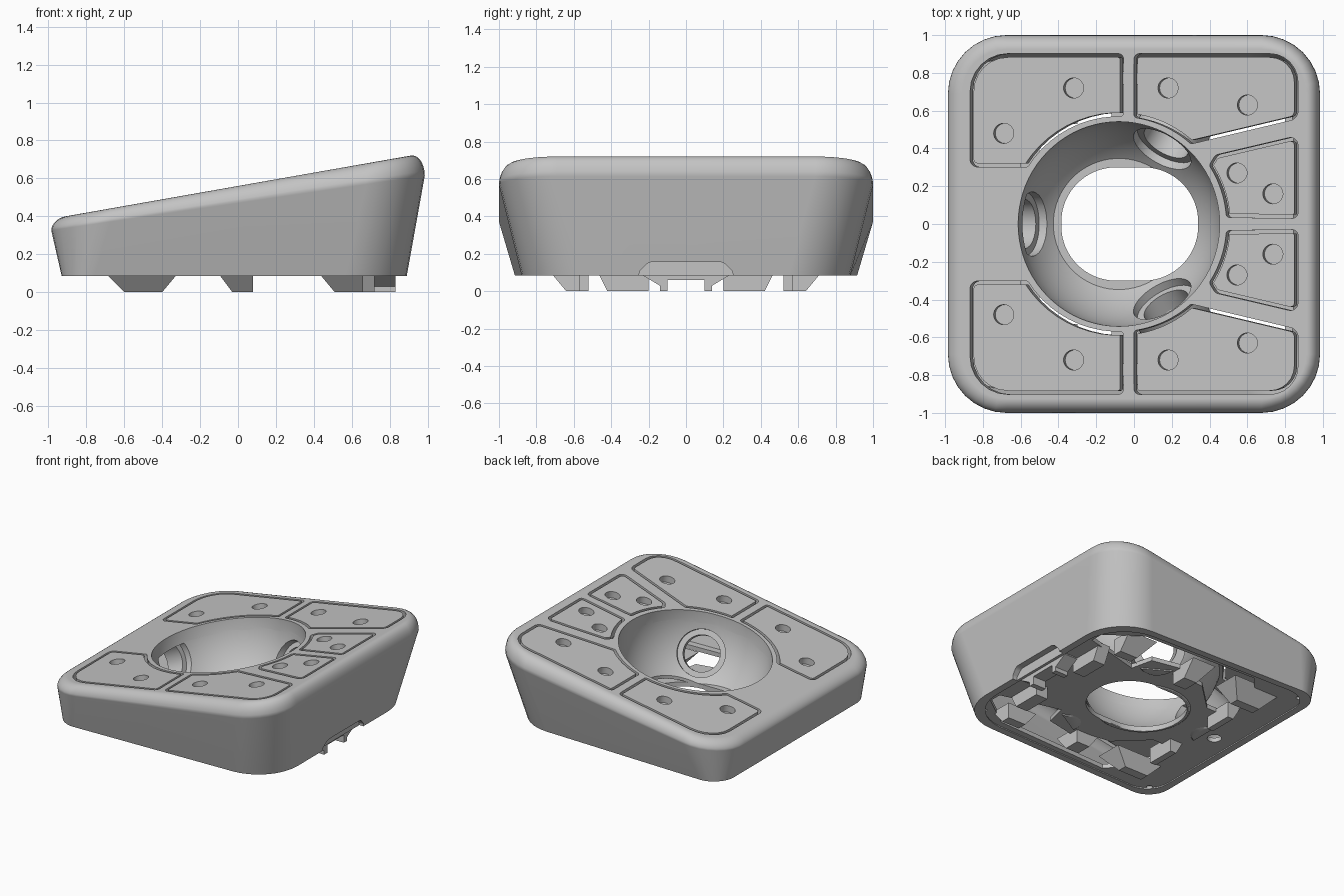
import bpy, bmesh, math
from mathutils import Vector, Matrix

if "Cube" in bpy.data.objects:
    bpy.data.objects.remove(bpy.data.objects["Cube"])

grey = bpy.data.materials.new("light grey plastic")
grey.use_nodes = True
COLOUR = (0.55, 0.55, 0.55, 1)
grey.diffuse_color = COLOUR
grey.node_tree.nodes["Principled BSDF"].inputs["Base Color"].default_value = COLOUR

BASE = 0.085                          # underside of the housing
SLOPE = 0.176                         # slope of the top face
CENTRE = Vector((-0.08, 0, 0.546))    # centre of the ball bowl
BALL = 0.542


def top(x, drop=0):
    """Height of the sloping top face."""
    return 0.56 + SLOPE * x - drop


def make(name, bm):
    bmesh.ops.recalc_face_normals(bm, faces=bm.faces)
    mesh = bpy.data.meshes.new(name)
    bm.to_mesh(mesh)
    bm.free()
    mesh.materials.append(grey)
    ob = bpy.data.objects.new(name, mesh)
    bpy.context.collection.objects.link(ob)
    return ob


def loft(name, rings):
    bm = bmesh.new()
    loops = [[bm.verts.new(p) for p in ring] for ring in rings]
    n = len(loops[0])
    for a, b in zip(loops, loops[1:]):
        for i in range(n):
            j = (i + 1) % n
            bm.faces.new((a[i], a[j], b[j], b[i]))
    bm.faces.new(loops[0][::-1])
    bm.faces.new(loops[-1])
    return make(name, bm)


def rounded(corners, n=8):
    """Outline with each (x, y, radius) corner filleted."""
    out = []
    for i, (x, y, r) in enumerate(corners):
        p = Vector((x, y))
        if r == 0:
            out.append(p)
            continue
        u = (Vector(corners[i - 1][:2]) - p).normalized()
        v = (Vector(corners[(i + 1) % len(corners)][:2]) - p).normalized()
        half = u.angle(v) / 2
        c = p + (u + v).normalized() * r / math.sin(half)
        s, e = p + u * r / math.tan(half) - c, p + v * r / math.tan(half) - c
        t = math.pi - 2 * half
        for k in range(n + 1):
            f = k / n
            out.append(c + (s * math.sin((1 - f) * t) + e * math.sin(f * t)) / math.sin(t))
    return out


def rect(x0, x1, y, r, n=8):
    return rounded([(x0, -y, r), (x1, -y, r), (x1, y, r), (x0, y, r)], n)


def base_outline(t):
    """Underside outline: narrower and rounder at the tall end."""
    return rounded([(t - 0.93, t - 0.92, 0.17), (0.89 - t, t - 0.87, 0.33),
                    (0.89 - t, 0.87 - t, 0.33), (t - 0.93, 0.92 - t, 0.17)])


def inset(pts, d):
    out = []
    for i, p in enumerate(pts):
        a = (p - pts[i - 1]).normalized()
        b = (pts[(i + 1) % len(pts)] - p).normalized()
        m = (Vector((-a.y, a.x)) + Vector((-b.y, b.x))).normalized()
        out.append(p + m * d / max(0.5, m.dot(Vector((-a.y, a.x)))))
    return out


def mirror(pts, side):
    return pts if side > 0 else [Vector((p.x, -p.y)) for p in reversed(pts)]


def prism(name, pts, low, high):
    return loft(name, [[(p.x, p.y, z) for p in pts] for z in (low, high)])


def sunk(name, pts, deep, high=0):
    """Extrude an outline square to the sloping top, from one depth to another."""
    return loft(name, [[(p.x + SLOPE * d, p.y, top(p.x, d)) for p in pts] for d in (deep, high)])


def cylinder(name, r, start, end):
    start, end = Vector(start), Vector(end)
    axis = end - start
    m = Matrix.Translation((start + end) / 2) @ axis.to_track_quat('Z', 'Y').to_matrix().to_4x4()
    bm = bmesh.new()
    bmesh.ops.create_cone(bm, cap_ends=True, segments=40, radius1=r, radius2=r,
                          depth=axis.length, matrix=m)
    return make(name, bm)


def ball(name, r):
    bm = bmesh.new()
    bmesh.ops.create_uvsphere(bm, u_segments=80, v_segments=40, radius=r,
                              matrix=Matrix.Translation(CENTRE))
    return make(name, bm)


def combine(ob, tool, op='DIFFERENCE'):
    mod = ob.modifiers.new("cut", 'BOOLEAN')
    mod.operation, mod.object, mod.solver = op, tool, 'EXACT'
    with bpy.context.temp_override(object=ob, active_object=ob):
        bpy.ops.object.modifier_apply(modifier=mod.name)
    bpy.data.objects.remove(tool)


def arc(a0, a1, r, n=10):
    """Pad edge that follows the bowl rim."""
    pts = []
    for k in range(n + 1):
        a = math.radians(a0 + (a1 - a0) * k / n)
        pts.append((CENTRE.x + r * math.cos(a), r * math.sin(a), 0 if 0 < k < n else 0.02))
    return pts


# Housing: tapered walls, rounded shoulder, sloping top
def housing_rings(t, drop, low):
    rings = [[(p.x, p.y, low) for p in base_outline(t)]]
    for k in range(8):
        a = k / 7 * math.pi / 2
        d = t + 0.075 * (1 - math.cos(a))
        ring = rect(-0.985 + d, 0.985 - d, 1 - d, 0.31 - d)
        rings.append([(p.x, p.y, top(p.x, drop + (0.09 + 0.03 * p.x) * (1 - math.sin(a))))
                      for p in ring])
    return rings


housing = loft("housing", housing_rings(0, 0, BASE))
combine(housing, loft("cavity", housing_rings(0.06, 0.09, BASE - 0.02)))
combine(housing, ball("bowl_cut", BALL))

# Cable notch in the tall wall
notch = rounded([(-0.25, 0.05, 0), (0.25, 0.05, 0), (0.25, 0.105, 0.03), (0.2, 0.157, 0.06),
                 (-0.2, 0.157, 0.06), (-0.25, 0.105, 0.03)])
combine(housing, loft("notch_cut", [[(x, p.x, p.y) for p in notch] for x in (0.855, 1.1)]))

# Button pads set into gaps, with round dimples
pads = {
    "front_pad": ([(-0.868, 0.302, 0.04)] + arc(148, 87.5, 0.57)
                  + [(-0.055, 0.902, 0.03), (-0.868, 0.902, 0.2)],
                  [(-0.69, 0.48), (-0.32, 0.72)]),
    "rear_pad": (arc(82, 48, 0.57) + [(0.868, 0.558, 0.05), (0.868, 0.902, 0.15), (0, 0.902, 0.03)],
                 [(0.18, 0.72), (0.6, 0.63)]),
    "small_pad": (arc(33, 3.5, 0.57) + [(0.868, 0.03, 0.03), (0.868, 0.468, 0.04), (0.43, 0.365, 0.04)],
                  [(0.545, 0.27), (0.735, 0.16)]),
}
for side, word in ((1, "left"), (-1, "right")):
    for name, (corners, dimples) in pads.items():
        outline = rounded(corners, 6)
        combine(housing, sunk("pad_cut", mirror(outline, side), 0.15, -0.1))
        pad = sunk(f"{word}_{name}", mirror(inset(outline, 0.019), side), 0.085)
        for x, y in dimples:
            hole = rect(x - 0.053, x + 0.053, 0.053, 0.0529)
            spot = [Vector((p.x, p.y + y * side)) for p in hole]
            combine(pad, sunk("dimple_cut", spot, 0.05, -0.1))

# Ball bowl with three bearing pockets and an open floor
bowl = ball("bowl", BALL + 0.017)
rays = []
for deg in (180, 60, -60):
    a, e = math.radians(deg), math.radians(27)
    rays.append(Vector((math.cos(a) * math.cos(e), math.sin(a) * math.cos(e), -math.sin(e))))
for d in rays:
    combine(bowl, cylinder("tube", 0.19, CENTRE + d * 0.4, CENTRE + d * 0.7), 'UNION')
clip = rect(-1.2, 1.2, 1.2, 0.1)
combine(bowl, loft("bowl_clip", [[(p.x, p.y, BASE + 0.005) for p in clip],
                                 [(p.x, p.y, top(p.x, 0.003)) for p in clip]]), 'INTERSECT')
combine(bowl, ball("bowl_cut", BALL))
for d in rays:
    combine(bowl, cylinder("pocket_cut", 0.17, CENTRE + d * 0.35, CENTRE + d * 0.56))
    combine(bowl, cylinder("bearing_cut", 0.13, CENTRE + d * 0.35, CENTRE + d * 0.8))
floor_hole = rect(-0.385, 0.34, 0.3, 0.29, 16)
combine(bowl, prism("floor_cut", floor_hole, -0.1, 0.3))

# Base plate with side openings and screw holes
plate = prism("base_plate", base_outline(0.045), BASE + 0.012, BASE + 0.045)
combine(plate, prism("floor_cut", floor_hole, -0.1, 0.3))
opening = [Vector(p) for p in ((-0.6, 0.29), (-0.42, 0.29), (-0.2, 0.5), (-0.03, 0.52), (0.05, 0.6),
                               (0.3, 0.55), (0.34, 0.38), (0.8, 0.5), (0.8, 0.6), (0.55, 0.78),
                               (-0.4, 0.82), (-0.6, 0.6))]
for side in (1, -1):
    combine(plate, prism("opening_cut", mirror(opening, side), 0, 0.3))
    for x, y in ((-0.82, 0.81), (0.75, 0.73)):
        combine(plate, cylinder("screw_cut", 0.02, (x, y * side, 0), (x, y * side, 0.115)))
combine(plate, cylinder("peg_cut", 0.05, (-0.73, 0, 0), (-0.73, 0, 0.3)))


# Feet and clips below the plate: (x0, x1, y0, y1) at the plate and at the ground
def foot(name, upper, lower, side):
    rings = []
    for (x0, x1, y0, y1), z in ((lower, 0), (upper, 0.12)):
        rings.append([(x, y * side, z) for x, y in ((x0, y0), (x1, y0), (x1, y1), (x0, y1))])
    loft(name, rings)


for side, word in ((1, "left"), (-1, "right")):
    foot(f"{word}_front_foot", (-0.72, -0.3, 0.53, 0.74), (-0.6, -0.4, 0.57, 0.64), side)
    foot(f"{word}_front_clip", (-0.62, -0.5, 0.2, 0.42), (-0.55, -0.5, 0.2, 0.42), side)
    foot(f"{word}_middle_clip", (-0.12, 0.08, 0.52, 0.74), (-0.03, 0.08, 0.52, 0.64), side)
    foot(f"{word}_rear_foot", (0.41, 0.66, 0.57, 0.74), (0.51, 0.66, 0.57, 0.64), side)
    foot(f"{word}_rear_clip", (0.62, 0.72, 0.2, 0.48), (0.62, 0.72, 0.2, 0.42), side)

# Arched latch under the cable notch
half = [(0.1, 0.06), (0.1, 0), (0.14, 0), (0.14, 0.03), (0.24, 0.09), (0.25, 0.12)]
profile = half + [(-y, z) for y, z in reversed(half)]
loft("rear_latch", [[(x, y, z) for y, z in profile] for x in (0.72, 0.83)])

# Smooth curved areas, keep flats flat and edges sharp
bpy.ops.object.select_all(action='DESELECT')
for ob in list(bpy.context.collection.objects):
    if ob.type == 'MESH' and grey.name in ob.data.materials:
        ob.select_set(True)
        bpy.context.view_layer.objects.active = ob
bpy.ops.object.shade_smooth_by_angle(angle=math.radians(30))
for ob in bpy.context.selected_objects:
    ob.modifiers.new("flat shading", 'WEIGHTED_NORMAL').keep_sharp = True
